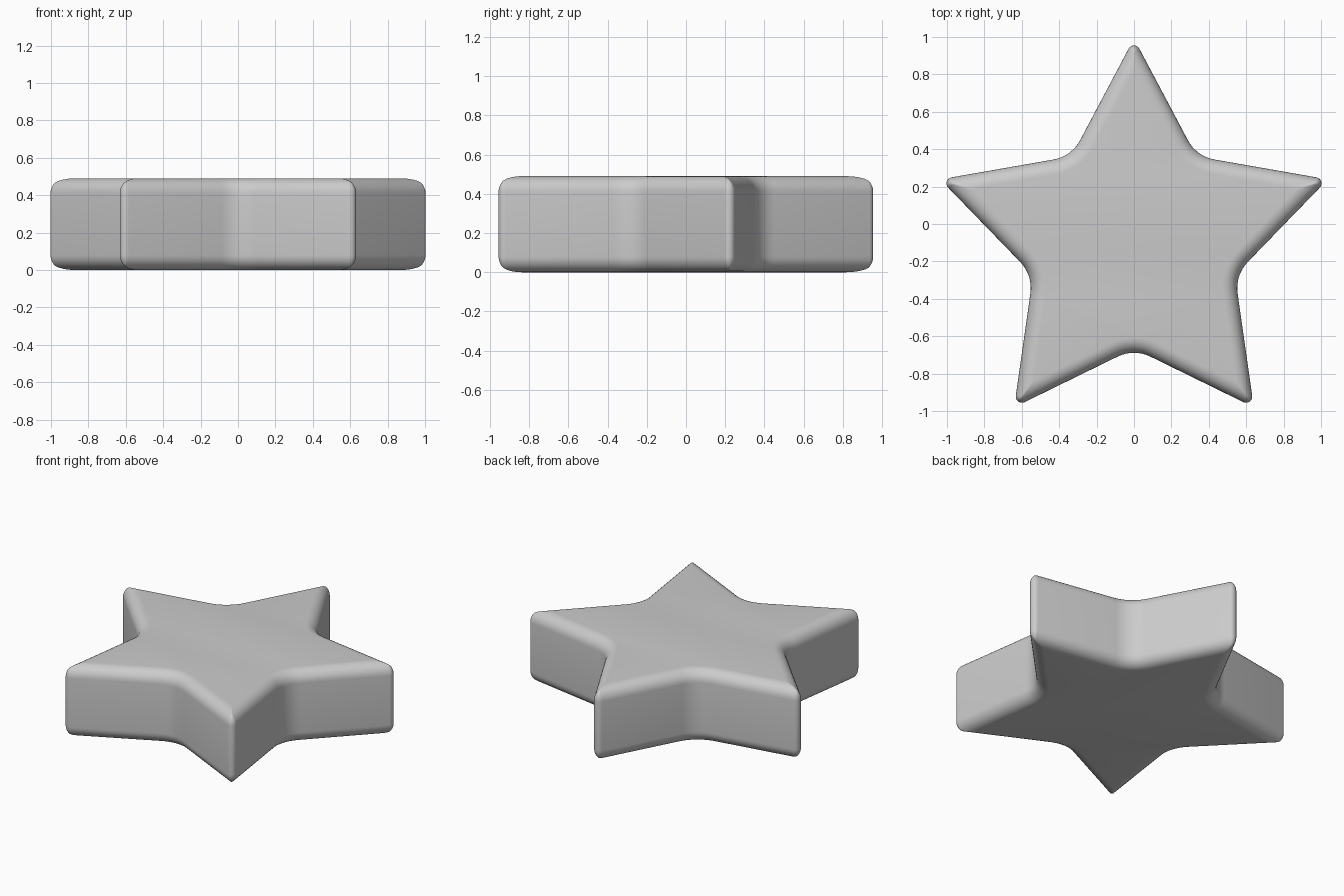
import bpy, bmesh
from math import sin, cos, tan, pi, atan2

if "Cube" in bpy.data.objects:
    bpy.data.objects.remove(bpy.data.objects["Cube"])

HEIGHT, BEVEL = 0.49, 0.08
TIP_R, NOTCH_R = 1.09, 0.568          # sharp star radii before rounding
TIP_FILLET, NOTCH_FILLET = 0.033, 0.2
CENTRE_Y = -0.098
STEP = pi / 5
SEG = 8
tip_half = atan2(NOTCH_R * sin(STEP), TIP_R - NOTCH_R * cos(STEP))
notch_half = tip_half + STEP


def outline(inset):
    """Star outline with rounded tips and notches, moved inward by inset."""
    pts = []
    for i in range(10):
        a = pi / 2 + i * STEP
        if i % 2 == 0:
            rad = max(TIP_FILLET - inset, 0.004)
            centre = TIP_R - (inset + rad) / sin(tip_half)
            start, sweep = a - (pi / 2 - tip_half), pi - 2 * tip_half
        else:
            rad = NOTCH_FILLET + inset
            centre = NOTCH_R + (rad - inset) / sin(notch_half)
            start, sweep = a + pi + (pi / 2 - notch_half), -(pi - 2 * notch_half)
        for k in range(SEG + 1):
            t = start + sweep * k / SEG
            pts.append((centre * cos(a) + rad * cos(t),
                        centre * sin(a) + rad * sin(t) + CENTRE_Y))
    return pts


# Stacked rings: rounded lower edge, straight wall, rounded upper edge
quarter = [k / 8 * pi / 2 for k in range(9)]
profile = [(BEVEL * (1 - sin(q)), BEVEL * (1 - cos(q))) for q in quarter]
profile += [(d, HEIGHT - z) for d, z in reversed(profile)]

bm = bmesh.new()
rings = [[bm.verts.new((x, y, z)) for x, y in outline(d)] for d, z in profile]
n = len(rings[0])
for lo, hi in zip(rings, rings[1:]):
    for j in range(n):
        k = (j + 1) % n
        bm.faces.new((lo[j], lo[k], hi[k], hi[j]))
bm.faces.new(rings[0][::-1])
bm.faces.new(rings[-1])
bmesh.ops.recalc_face_normals(bm, faces=bm.faces)

mesh = bpy.data.meshes.new("star_body")
bm.to_mesh(mesh)
bm.free()
star = bpy.data.objects.new("star_body", mesh)
bpy.context.collection.objects.link(star)
bpy.context.view_layer.objects.active = star
star.select_set(True)
bpy.ops.object.shade_smooth_by_angle()
